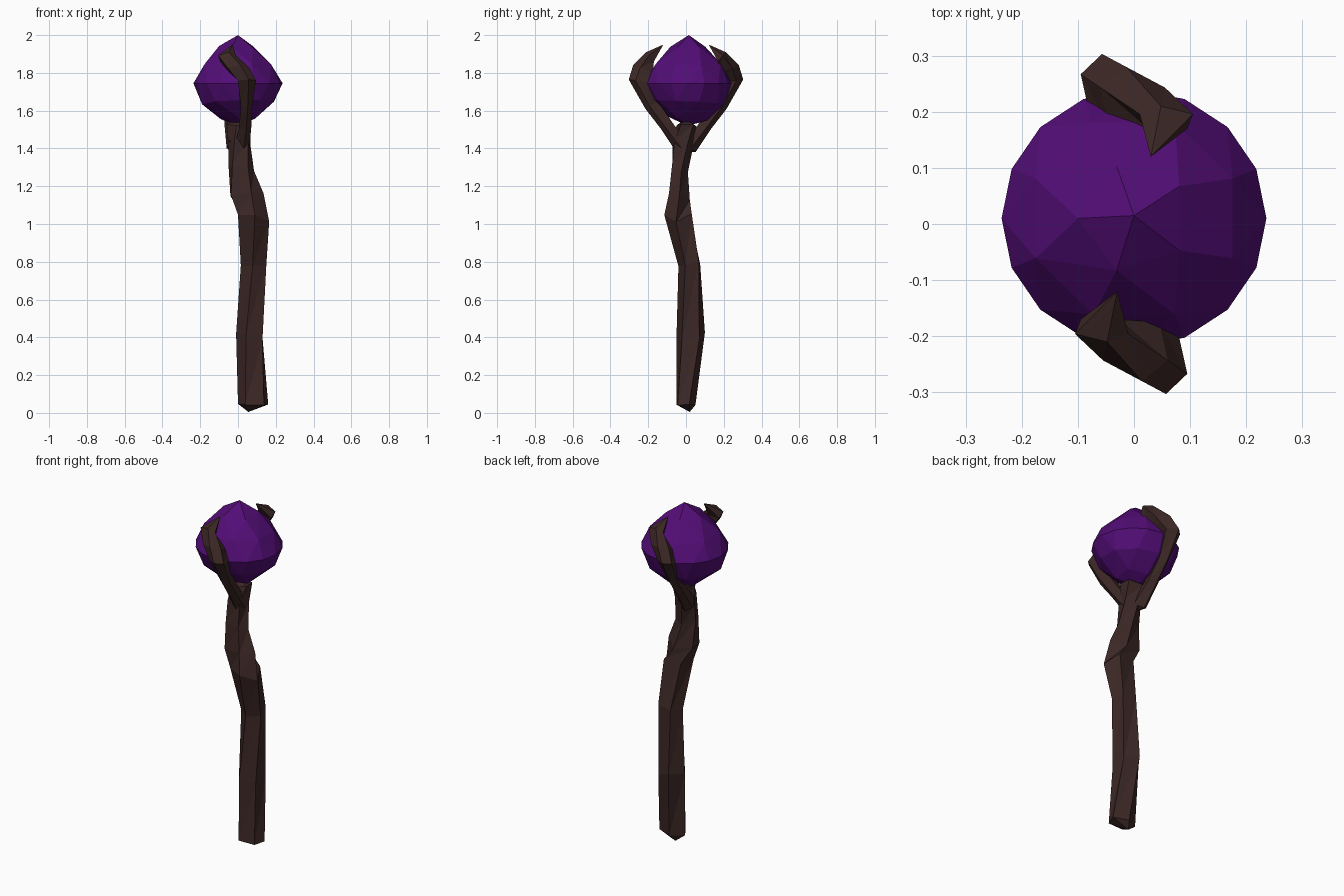
import bpy, bmesh, math, random
from mathutils import Vector

if "Cube" in bpy.data.objects:
    bpy.data.objects.remove(bpy.data.objects["Cube"], do_unlink=True)
random.seed(4)


def material(name, rgb):
    m = bpy.data.materials.new(name)
    m.use_nodes = True
    m.diffuse_color = (*rgb, 1)
    m.node_tree.nodes["Principled BSDF"].inputs["Base Color"].default_value = (*rgb, 1)
    return m


wood = material("dark_wood", (0.045, 0.021, 0.019))
crystal = material("purple_crystal", (0.085, 0.004, 0.18))


def finish(bm, name, mat):
    bmesh.ops.recalc_face_normals(bm, faces=bm.faces)
    mesh = bpy.data.meshes.new(name)
    bm.to_mesh(mesh)
    bm.free()
    mesh.materials.append(mat)
    obj = bpy.data.objects.new(name, mesh)
    bpy.context.collection.objects.link(obj)
    return obj


def loft(bm, rings, start, end):
    """Skin rings of points with triangles, closed by a point at each end."""
    rows = [[bm.verts.new(p) for p in ring] for ring in rings]
    n = len(rows[0])
    for low, high in zip(rows, rows[1:]):
        for i in range(n):
            j = (i + 1) % n
            bm.faces.new((low[i], low[j], high[j]))
            bm.faces.new((low[i], high[j], high[i]))
    for row, tip in ((rows[0], start), (rows[-1], end)):
        v = bm.verts.new(tip)
        for i in range(n):
            bm.faces.new((row[i], row[(i + 1) % n], v))


def fitted_ring(z, x0, x1, y0, y1, turn, sides=5, wobble=0.0):
    """Polygon stretched to fill the given extents."""
    pts = [(math.cos(turn + math.tau * i / sides), math.sin(turn + math.tau * i / sides))
           for i in range(sides)]
    xs, ys = zip(*pts)
    return [Vector((x0 + (x1 - x0) * (x - min(xs)) / (max(xs) - min(xs)),
                    y0 + (y1 - y0) * (y - min(ys)) / (max(ys) - min(ys)),
                    z + random.uniform(-wobble, wobble))) for x, y in pts]


# Gnarled shaft: height, x extents, y extents
shaft = [(0.05, 0.0, 0.16, -0.05, 0.05), (0.4, -0.01, 0.13, -0.05, 0.10),
         (0.8, 0.015, 0.15, -0.04, 0.075), (1.03, 0.0, 0.165, -0.115, 0.03),
         (1.14, -0.04, 0.135, -0.09, 0.02), (1.3, -0.05, 0.085, -0.075, 0.01),
         (1.42, -0.05, 0.065, -0.07, 0.04), (1.52, -0.06, 0.07, -0.05, 0.055)]
bm = bmesh.new()
loft(bm, [fitted_ring(*row, turn=0.4 + 0.22 * k, wobble=0.03 if 0 < k < 7 else 0.01)
          for k, row in enumerate(shaft)], (0.055, 0.02, 0.005), (0, 0, 1.56))
finish(bm, "staff_shaft", wood)

# Crystal orb: hull of rings (height, radius, points)
bm = bmesh.new()
bm.verts.new((0, 0.015, 2.0))
bm.verts.new((0.0, 0.01, 1.52))
for z, r, n in ((1.94, 0.1, 5), (1.845, 0.19, 8), (1.745, 0.236, 16),
                (1.645, 0.2, 10), (1.56, 0.105, 6)):
    jitter = 0 if n == 16 else 0.012
    for i in range(n):
        a = math.tau * (i + 0.5 * (n < 16)) / n
        bm.verts.new((r * math.cos(a), r * math.sin(a) * 0.975 + 0.01,
                      z + random.uniform(-jitter, jitter)))
hull = bmesh.ops.convex_hull(bm, input=bm.verts)
bmesh.ops.delete(bm, geom=hull["geom_interior"], context="VERTS")
finish(bm, "crystal_orb", crystal)

# Claw: outer edge (y, z), inner edge (y, z), x extents
claw = [(-0.05, 1.38, 0.02, 1.44, -0.02, 0.06), (-0.13, 1.5, -0.06, 1.52, 0.005, 0.07),
        (-0.215, 1.61, -0.15, 1.65, 0.015, 0.075), (-0.303, 1.765, -0.2, 1.75, 0.0, 0.095),
        (-0.28, 1.84, -0.175, 1.8, -0.055, 0.06), (-0.21, 1.91, -0.17, 1.86, -0.105, -0.01)]


def claw_ring(yo, zo, yi, zi, x0, x1):
    mid_y, mid_z = (yo * 0.65 + yi * 0.35), (zo * 0.65 + zi * 0.35)
    ridge = x0 + 0.6 * (x1 - x0)
    return [(ridge, yo, zo), (x1, mid_y, mid_z), (x1 - 0.015, yi, zi),
            (x0 + 0.01, yi, zi), (x0, mid_y, mid_z)]


for name, s in (("front_claw", 1), ("back_claw", -1)):
    bm = bmesh.new()
    loft(bm, [[(s * x, s * y, z) for x, y, z in claw_ring(*row)] for row in claw],
         (0.02 * s, 0, 1.38), (-0.03 * s, -0.12 * s, 1.95))
    finish(bm, name, wood)
